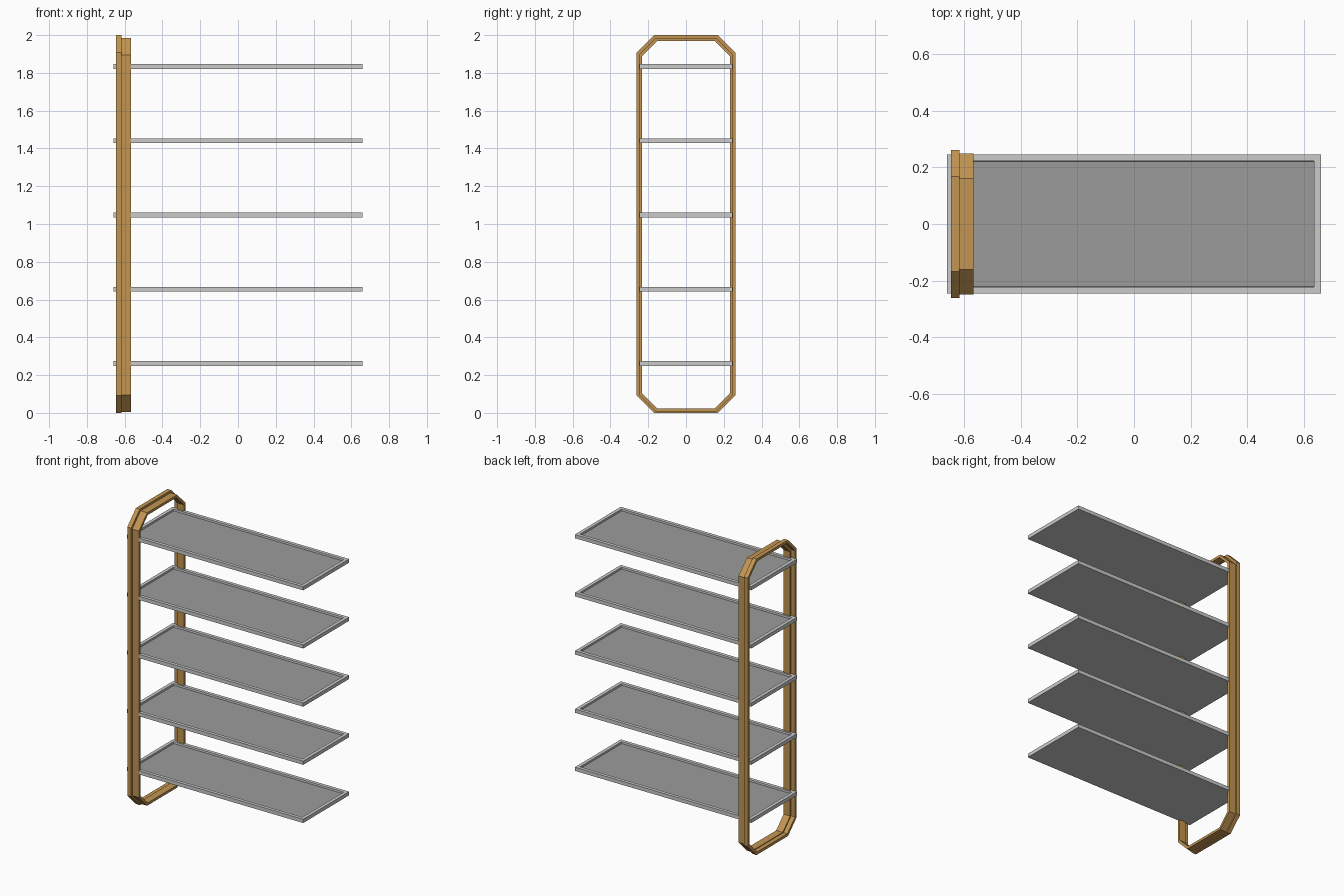
import bpy, bmesh, math

if "Cube" in bpy.data.objects:
    bpy.data.objects.remove(bpy.data.objects["Cube"])


def material(name, r, g, b):
    mat = bpy.data.materials.new(name)
    mat.diffuse_color = (r, g, b, 1)
    mat.use_nodes = True
    mat.node_tree.nodes["Principled BSDF"].inputs["Base Color"].default_value = mat.diffuse_color
    return mat


wood = material("wood", 0.54, 0.30, 0.085)
rim_grey = material("rim_grey", 0.55, 0.55, 0.55)
panel_grey = material("panel_grey", 0.33, 0.33, 0.33)


def finish(name, bm, *mats):
    bmesh.ops.recalc_face_normals(bm, faces=bm.faces)
    mesh = bpy.data.meshes.new(name)
    bm.to_mesh(mesh)
    bm.free()
    for mat in mats:
        mesh.materials.append(mat)
    obj = bpy.data.objects.new(name, mesh)
    bpy.context.collection.objects.link(obj)
    return obj


def octagon(w, z0, z1, chamfer, inset):
    """Chamfered rectangle in y/z, offset inwards by an even amount."""
    w, h = w - inset, (z1 - z0) / 2 - inset
    c = chamfer - inset * (1 - math.tan(math.pi / 8)) 
    quarter = [(w, h - c), (w - c, h)]
    pts = quarter + [(-y, z) for y, z in reversed(quarter)]
    pts += [(-y, -z) for y, z in pts]
    return [(y, z + (z0 + z1) / 2) for y, z in pts]


def band(name, x0, x1, w, z0, z1, chamfer, thick):
    """Flat strip bent into an octagonal loop."""
    bm = bmesh.new()
    section = [(x0, 0), (x1, 0), (x1, thick), (x0, thick)]
    loops = [[bm.verts.new((x, y, z)) for y, z in octagon(w, z0, z1, chamfer, d)]
             for x, d in section]
    for i, a in enumerate(loops):
        b = loops[(i + 1) % 4]
        for k in range(8):
            n = (k + 1) % 8
            bm.faces.new((a[k], a[n], b[n], b[k]))
    return finish(name, bm, wood)


def shelf(name, z):
    """Tray with a raised rim, a darker panel and a flat underside."""
    bm = bmesh.new()
    bmesh.ops.create_cube(bm, size=1)
    for v in bm.verts:
        v.co = (v.co.x * 1.318, v.co.y * 0.49, v.co.z * 0.025 + z)
    bm.normal_update()
    top = max(bm.faces, key=lambda f: f.calc_center_median().z)
    bmesh.ops.inset_region(bm, faces=[top], thickness=0.023, use_even_offset=True)
    # Sink the panel, leaving upright walls inside the rim
    bmesh.ops.inset_region(bm, faces=[top], thickness=0.001, depth=-0.012,
                           use_even_offset=True)
    top.material_index = 1
    return finish(name, bm, rim_grey, panel_grey)


# Wooden loop at the left end: outer band and a slightly smaller inner band
band("outer_band", -0.645, -0.616, 0.261, 0.0, 2.0, 0.093, 0.018)
band("inner_band", -0.616, -0.567, 0.249, 0.006, 1.985, 0.089, 0.017)

# Five evenly spaced shelves
for i in range(5):
    shelf(f"shelf_{i + 1}", 0.262 + i * 0.393)
